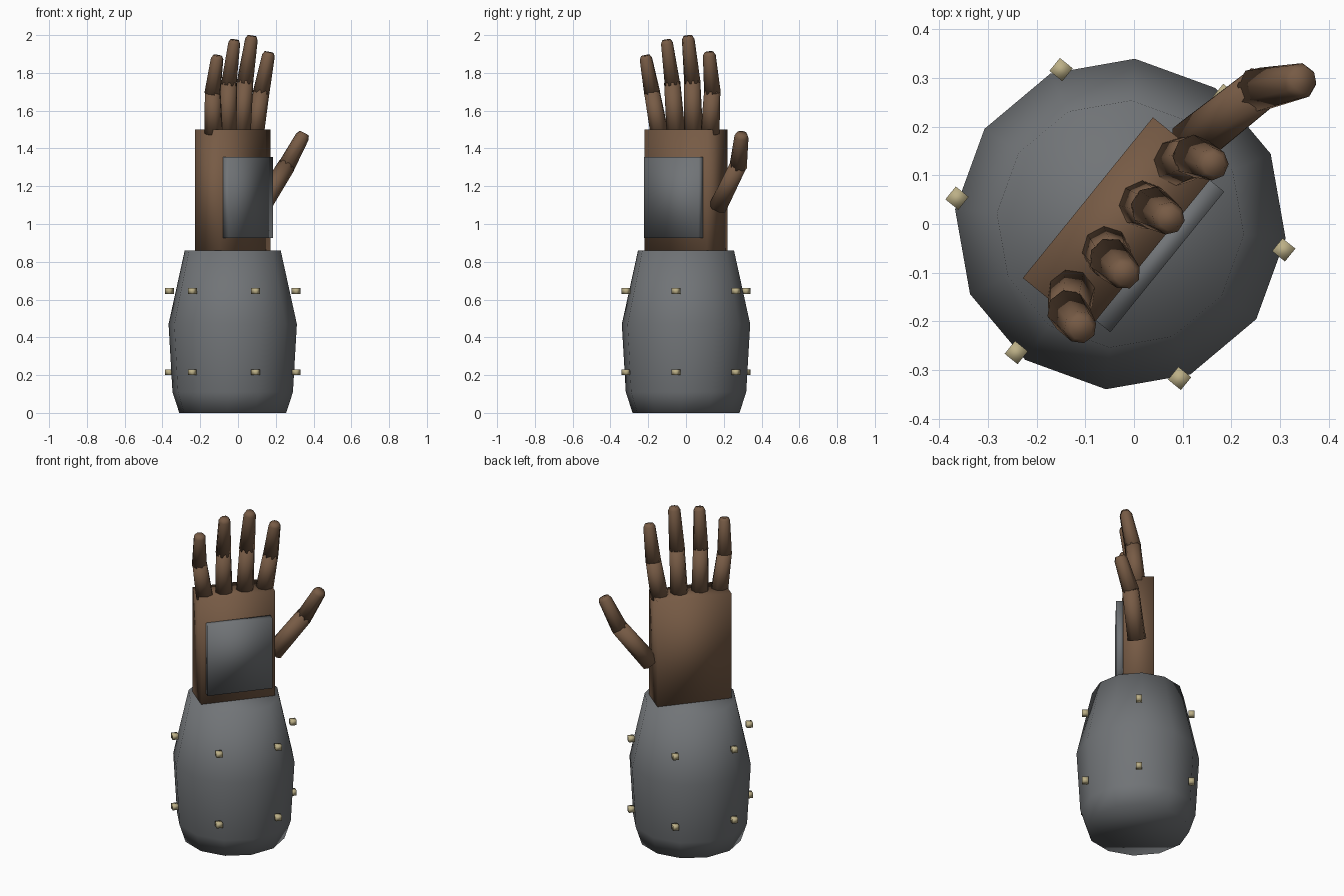
import bpy, bmesh, math
from mathutils import Vector, Matrix

if "Cube" in bpy.data.objects:
    bpy.data.objects.remove(bpy.data.objects["Cube"])

ANGLE = math.radians(51)          # the hand is turned about z
FRAME = Matrix.Translation((-0.028, 0, 0)) @ Matrix.Rotation(ANGLE, 4, 'Z')
# local axes: x across the palm (thumb side +), -y out of the palm


def material(name, rgb):
    m = bpy.data.materials.new(name)
    m.diffuse_color = (*rgb, 1)
    m.use_nodes = True
    m.node_tree.nodes["Principled BSDF"].inputs["Base Color"].default_value = m.diffuse_color
    return m


SKIN = material("brown skin", (0.185, 0.105, 0.06))
GREY = material("grey armour", (0.165, 0.175, 0.185))
BRASS = material("pale brass", (0.5, 0.43, 0.24))


def finish(name, bm, mat, matrix):
    bmesh.ops.recalc_face_normals(bm, faces=bm.faces)
    for f in bm.faces:
        f.smooth = True
    me = bpy.data.meshes.new(name)
    bm.to_mesh(me)
    bm.free()
    me.materials.append(mat)
    ob = bpy.data.objects.new(name, me)
    ob.matrix_world = matrix
    bpy.context.collection.objects.link(ob)
    return ob


def box(name, size, centre, mat, turn=0.0):
    bm = bmesh.new()
    bmesh.ops.create_cube(bm, size=1)
    bmesh.ops.scale(bm, vec=size, verts=bm.verts)
    return finish(name, bm, mat, FRAME @ Matrix.Translation(centre) @ Matrix.Rotation(turn, 4, 'Z'))


def lathe(name, profile, sides, mat, matrix, offset=0.0):
    """Closed rings of (radius, height) joined into a solid."""
    bm = bmesh.new()
    rings = []
    for r, z in profile:
        ring = []
        for i in range(sides):
            a = offset + 2 * math.pi * i / sides
            ring.append(bm.verts.new((r * math.cos(a), r * math.sin(a), z)))
        rings.append(ring)
    for lo, hi in zip(rings, rings[1:]):
        for i in range(sides):
            j = (i + 1) % sides
            bm.faces.new((lo[i], lo[j], hi[j], hi[i]))
    bm.faces.new(rings[0][::-1])
    bm.faces.new(rings[-1])
    return finish(name, bm, mat, matrix)


def segment(name, start, end, profile):
    """Finger bone from start to end; profile is (radius, fraction of length)."""
    a, b = Vector(start), Vector(end)
    d = b - a
    rot = d.to_track_quat('Z', 'Y').to_matrix().to_4x4()
    lathe(name, [(r, t * d.length) for r, t in profile], 8, SKIN,
          FRAME @ Matrix.Translation(a) @ rot, math.pi / 8)


# Forearm sleeve
lathe("forearm_sleeve", [(0.284, 0), (0.32, 0.11), (0.341, 0.47), (0.255, 0.86)], 12,
      GREY, Matrix.Translation((-0.028, 0, 0)), math.radians(25))

# Studs: two rows of six around the sleeve
for row, z in enumerate((0.215, 0.645)):
    for i in range(6):
        a = math.radians(60 * i)
        box(f"stud_{row}_{i}", (0.034, 0.034, 0.03),
            (0.34 * math.cos(a), 0.34 * math.sin(a), z), BRASS)

# Palm and palm plate
box("palm", (0.425, 0.172, 0.70), (0, 0, 1.15), SKIN)
box("palm_plate", (0.372, 0.046, 0.43), (0, -0.101, 1.14), GREY)

# Four fingers: base, joint and tip positions across the palm
LOWER = [(0.05, 0), (0.043, 1)]
UPPER = [(0.044, 0), (0.034, 0.92), (0.024, 1)]
fingers = {
    "little": (-0.172, -0.207, -0.218, 1.70, 1.892),
    "ring": (-0.06, -0.069, -0.074, 1.75, 1.975),
    "middle": (0.06, 0.067, 0.072, 1.76, 1.996),
    "index": (0.172, 0.204, 0.216, 1.705, 1.91),
}
for name, (x0, x1, x2, z1, z2) in fingers.items():
    joint = Vector((x1, -0.031, z1))
    tip = Vector((x2, -0.073, z2))
    segment(name + "_finger_lower", (x0, -0.01, 1.48), joint, LOWER)
    segment(name + "_finger_upper", joint - (tip - joint) * 0.05, tip, UPPER)

# Thumb
joint = Vector((0.395, -0.048, 1.31))
tip = Vector((0.468, -0.108, 1.48))
segment("thumb_lower", (0.225, -0.01, 1.09), joint, [(0.052, 0), (0.048, 1)])
segment("thumb_upper", joint - (tip - joint) * 0.05, tip, [(0.047, 0), (0.038, 0.9), (0.028, 1)])
